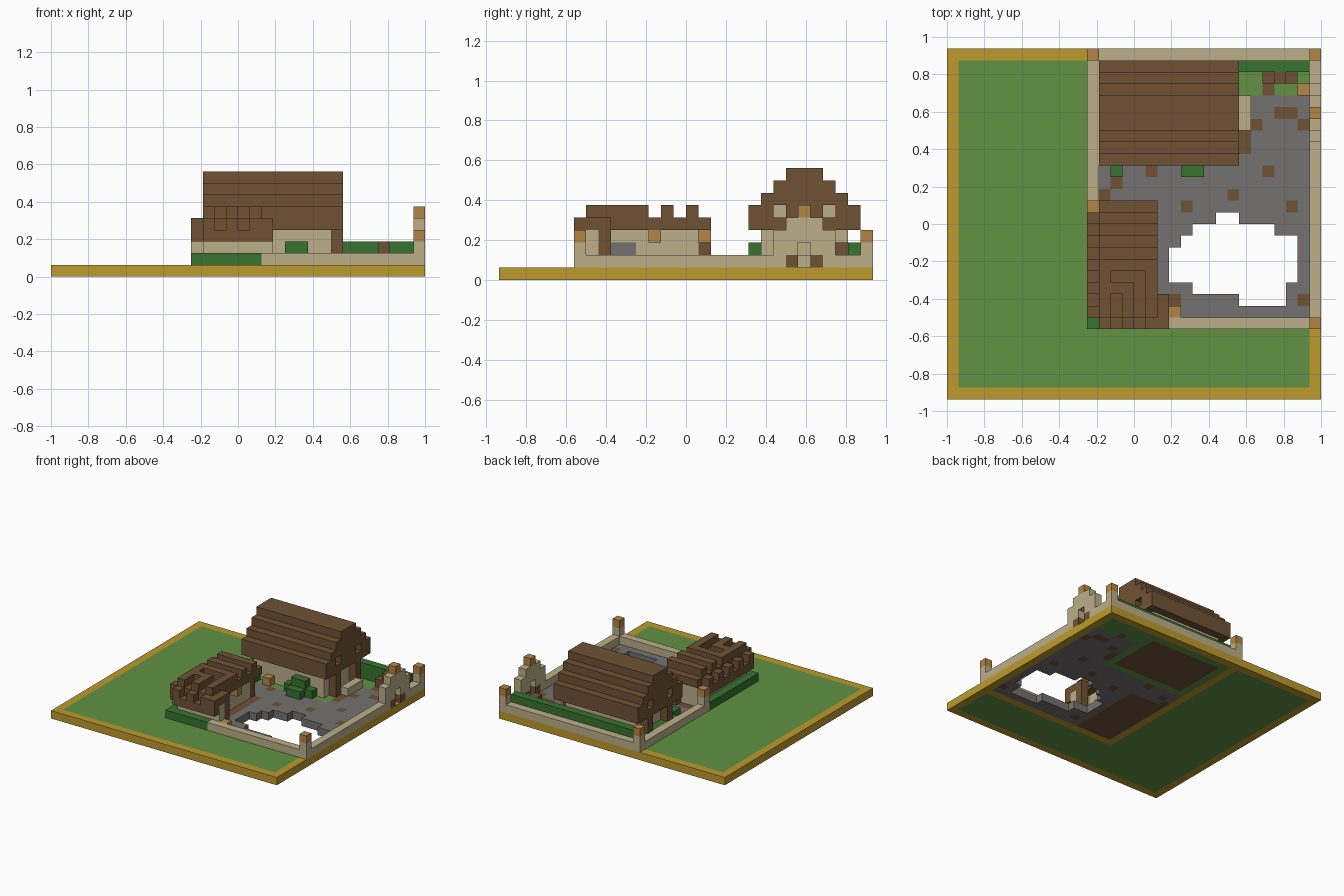
import bpy, bmesh

if "Cube" in bpy.data.objects:
    bpy.data.objects.remove(bpy.data.objects["Cube"], do_unlink=True)

U = 1 / 16  # block size


def linear(c):
    c /= 255
    return c / 12.92 if c < 0.04 else ((c + 0.055) / 1.055) ** 2.4


def material(name, *rgb):
    m = bpy.data.materials.new(name)
    col = [linear(c) for c in rgb] + [1]
    m.diffuse_color = col
    m.use_nodes = True
    node = m.node_tree.nodes["Principled BSDF"]
    node.inputs["Base Color"].default_value = col
    node.inputs["Roughness"].default_value = 0.9
    return m


MATS = {
    "timber": material("timber brown", 112, 82, 53),
    "gold": material("golden border", 190, 155, 46),
    "grass": material("grass green", 98, 146, 68),
    "stone": material("pale sandstone", 189, 175, 138),
    "paving": material("paving grey", 117, 113, 113),
    "leaf": material("hedge green", 56, 115, 48),
    "lamp": material("lamp orange", 178, 134, 70),
}
cells = {}


def fill(part, mat, xs, ys, zs):
    """Fill a block range; each range is a cell number or a (start, end) pair."""
    span = [range(*r) if isinstance(r, tuple) else [r] for r in (xs, ys, zs)]
    for i in span[0]:
        for j in span[1]:
            for k in span[2]:
                cells[i, j, k] = (part, mat)


# Ground slab with golden edges, lawn and paved yard
fill("ground", "gold", (0, 32), (0, 30), 0)
fill("ground", "grass", (1, 12), (1, 29), 0)
fill("ground", "grass", (1, 31), (1, 6), 0)
fill("ground", "paving", (13, 31), (7, 29), 0)
fill("ground", "grass", (13, 25), (20, 29), 0)
fill("ground", "grass", (25, 31), (26, 29), 0)
fill("ground", "timber", (14, 24), (21, 28), 0)
fill("ground", "timber", (13, 18), (7, 17), 0)

# Earth patches in the paving
for i, j in ((17, 19), (14, 18), (13, 17), (24, 17), (20, 16), (29, 16), (27, 19),
             (27, 26), (28, 24), (29, 24), (26, 23), (30, 23), (25, 21), (25, 22),
             (30, 8), (19, 8)):
    fill("ground", "timber", i, j, 0)

# Pond opening through the slab
for j, a, b in ((15, 23, 25), (14, 21, 28), (13, 20, 30), (12, 19, 30), (11, 19, 30),
                (10, 19, 30), (9, 21, 29), (8, 25, 29)):
    for i in range(a, b):
        cells.pop((i, j, 0), None)

# Yard wall with lamp posts
fill("yard_wall", "stone", (12, 32), 29, 1)
fill("yard_wall", "stone", 31, (6, 30), 1)
fill("yard_wall", "stone", (18, 32), 6, 1)
fill("yard_wall", "stone", 12, (16, 30), 1)
for i, j in ((31, 6), (31, 29), (12, 29), (12, 16)):
    fill("wall_posts", "stone", i, j, (1, 3))
    fill("wall_posts", "lamp", i, j, 3)

# Stepped gate arch
fill("gate_arch", "stone", 31, (22, 27), (1, 4))
fill("gate_arch", "stone", 31, (23, 26), 4)
fill("gate_arch", "lamp", 31, 24, 5)
for j in (23, 25):
    fill("gate_arch", "timber", 31, j, 1)
for k in (1, 2):
    del cells[31, 24, k]

# Hedges and bushes
fill("hedge", "leaf", 12, (6, 16), 1)
fill("hedge", "leaf", (12, 18), 6, 1)
fill("hedge", "leaf", (13, 31), 28, (1, 3))
fill("hedge", "leaf", 13, (21, 28), 1)
fill("bushes", "leaf", (19, 23), 20, 1)
fill("bushes", "leaf", (20, 22), 20, 2)
fill("bushes", "leaf", (20, 22), 19, 1)
fill("bushes", "leaf", 14, (19, 21), 1)

# Main house: walls, stepped roof and gables
fill("house_walls", "stone", (14, 24), (21, 28), (1, 4))
for inset, zs in ((0, (4, 6)), (1, 6), (2, 7), (3, 8)):
    fill("house_roof", "timber", (13, 25), (20 + inset, 29 - inset), zs)
for end, panel in ((13, 14), (24, 23)):
    for j in (22, 26):
        del cells[end, j, 5]
        fill("house_walls", "stone", panel, j, 5)
        fill("gable_posts", "timber", end, j, (1, 4))
fill("door_step", "stone", 25, (23, 26), 1)

# Low house: walls, eaves and ribbed corner roof
fill("lodge_walls", "stone", (13, 17), (7, 16), (1, 4))
fill("lodge_walls", "stone", (13, 19), 7, (1, 4))
fill("lodge_window", "paving", 16, (9, 11), 2)
fill("lodge_roof", "timber", (13, 18), (7, 17), 4)
fill("lodge_roof", "timber", 18, (6, 9), 4)
fill("lodge_roof", "timber", 12, (7, 16), 3)
fill("lodge_roof", "timber", (13, 19), 6, 3)
for j in range(7, 16, 2):
    fill("lodge_roof", "timber", 12, j, 4)
    fill("lodge_ribs", "timber", (13, min(18, 2 * j - 4 if j < 9 else j + 7)), j, 5)
fill("lodge_ribs", "timber", 13, (7, 16), 5)
for i in (13, 15, 17):
    fill("lodge_roof", "timber", i, 6, 4)
    fill("lodge_ribs", "timber", i, (7, i - 5), 5)
for j in (12, 14):
    del cells[13, j, 5]
fill("lodge_post", "timber", 18, 8, (1, 4))

# Crates and lamps standing in the yard
fill("crates", "timber", (27, 30), 27, 1)
fill("crates", "timber", 28, 27, 2)
fill("crates", "timber", 16, 16, (1, 3))
for i, j, k in ((30, 26, 1), (19, 7, 1), (16, 20, 1), (17, 12, 3)):
    fill("yard_lamps", "lamp", i, j, k)

# Two axes spanning each face, ordered so the normal points outward
AXES = ((1, 2), (2, 0), (0, 1))


def build(part):
    """Make one object from the exposed sides of a part's blocks."""
    names, bm = list(MATS), bmesh.new()
    for cell, (owner, mat) in cells.items():
        if owner != part:
            continue
        for axis, (a, b) in enumerate(AXES):
            for side in (0, 1):
                near = list(cell)
                near[axis] += 2 * side - 1
                if tuple(near) in cells:
                    continue
                ring = []
                for da, db in ((0, 0), (1, 0), (1, 1), (0, 1)):
                    p = list(cell)
                    p[axis] += side
                    p[a] += da
                    p[b] += db
                    ring.append(bm.verts.new(((p[0] - 16) * U, (p[1] - 15) * U, p[2] * U)))
                face = bm.faces.new(ring if side else ring[::-1])
                face.material_index = names.index(mat)
    bmesh.ops.remove_doubles(bm, verts=bm.verts, dist=U / 100)
    bmesh.ops.dissolve_limit(bm, angle_limit=0.01, verts=bm.verts, edges=bm.edges,
                             delimit={"MATERIAL"})
    mesh = bpy.data.meshes.new(part)
    for m in MATS.values():
        mesh.materials.append(m)
    bm.to_mesh(mesh)
    bm.free()
    bpy.context.collection.objects.link(bpy.data.objects.new(part, mesh))


for part in sorted({owner for owner, _ in cells.values()}):
    build(part)
